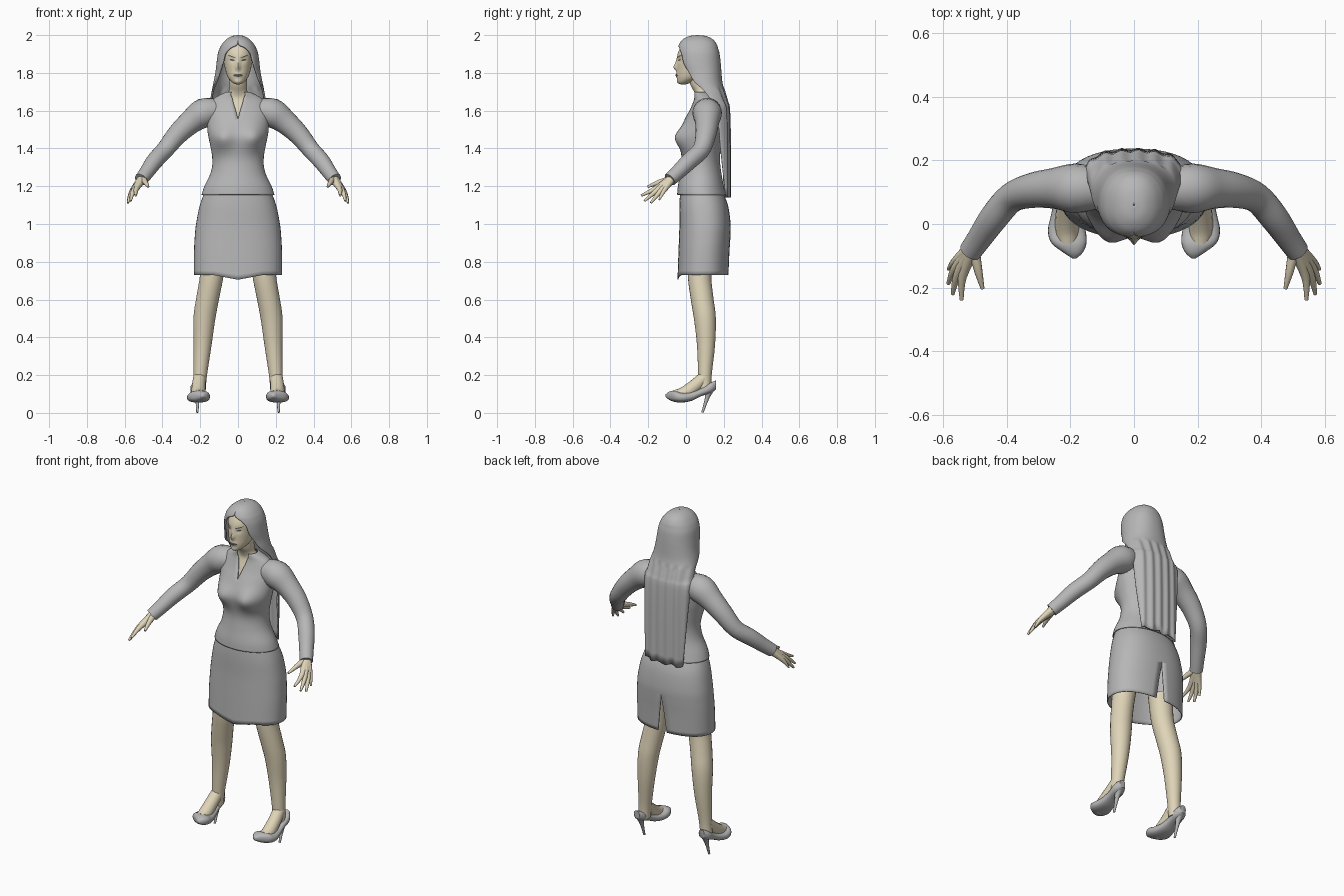
import bpy, bmesh, math
from mathutils import Vector
from mathutils.bvhtree import BVHTree

if "Cube" in bpy.data.objects:
    bpy.data.objects.remove(bpy.data.objects["Cube"])


def material(name, rgb):
    m = bpy.data.materials.new(name)
    m.diffuse_color = (*rgb, 1)
    m.use_nodes = True
    m.node_tree.nodes["Principled BSDF"].inputs["Base Color"].default_value = m.diffuse_color
    return m


GREY = material("cloth_grey", (0.47, 0.47, 0.47))
SKIN = material("skin_beige", (0.74, 0.66, 0.48))
DARK = material("dark_grey", (0.10, 0.10, 0.10))


def resample(rows, sub=4):
    """Smooth Catmull-Rom interpolation through rows of numbers."""
    out = []
    for i in range(len(rows) - 1):
        a, b, c, d = (rows[max(0, min(len(rows) - 1, i + k))] for k in (-1, 0, 1, 2))
        for s in range(sub):
            t = s / sub
            out.append([0.5 * (2 * q + (r - p) * t + (2 * p - 5 * q + 4 * r - w) * t * t
                               + (3 * q - p - 3 * r + w) * t ** 3)
                        for p, q, r, w in zip(a, b, c, d)])
    out.append(list(rows[-1]))
    return out


def build(name, rings, mat, closed, caps=False, mirror=False, solid=0.0):
    """Skin a list of equal rings into one smooth object."""
    bm = bmesh.new()
    vs = [[bm.verts.new(p) for p in r] for r in rings]
    n = len(rings[0])
    for i in range(len(vs) - 1):
        for j in range(n if closed else n - 1):
            k = (j + 1) % n
            bm.faces.new((vs[i][j], vs[i][k], vs[i + 1][k], vs[i + 1][j]))
    if caps:
        bm.faces.new(vs[0])
        bm.faces.new(vs[-1])
        bmesh.ops.recalc_face_normals(bm, faces=bm.faces[:])
    else:
        bmesh.ops.remove_doubles(bm, verts=bm.verts[:], dist=0.0005)
    return finish(name, bm, mat, mirror, solid)


def finish(name, bm, mat, mirror=False, solid=0.0):
    me = bpy.data.meshes.new(name)
    bm.to_mesh(me)
    bm.free()
    me.materials.append(mat)
    ob = bpy.data.objects.new(name, me)
    bpy.context.collection.objects.link(ob)
    bpy.ops.object.select_all(action='DESELECT')
    ob.select_set(True)
    bpy.context.view_layer.objects.active = ob
    bpy.ops.object.shade_smooth_by_angle(angle=math.radians(50))
    if solid:
        m = ob.modifiers.new("thickness", 'SOLIDIFY')
        m.thickness, m.offset = solid, -1
    if mirror:
        ob.modifiers.new("mirror", 'MIRROR')
    return ob


def spow(v, e):
    return math.copysign(abs(v) ** e, v)


def shell(name, rows, mat, facing=1, n=48, power=1.0, warp=None, solid=0.0):
    """Stacked ellipse arcs (z, half width, y front, y back, opening), top down."""
    rings = []
    for z, rx, yf, yb, gap in resample(rows):
        cy, ry, gap = (yf + yb) / 2, (yb - yf) / 2, max(0, gap)
        ring = []
        for j in range(n + 1):
            a = (2 * j / n - 1) * (math.pi - gap)
            p = Vector((facing * rx * spow(math.sin(a), power),
                        cy + facing * ry * spow(math.cos(a), power), z))
            ring.append(warp(p, cy) if warp else p)
        rings.append(ring)
    return build(name, rings, mat, False, solid=solid)


def tube(name, pts, mat, n=14, sub=4):
    """Mirrored round tube through points (x, y, z, radius)."""
    path = resample(pts, sub)
    rings = []
    for i, (x, y, z, r) in enumerate(path):
        t = (Vector(path[min(i + 1, len(path) - 1)][:3]) - Vector(path[max(i - 1, 0)][:3])).normalized()
        u = t.cross(Vector((0.9, 0.43, 0.1))).normalized()
        v = t.cross(u)
        rings.append([Vector((x, y, z)) + r * (u * math.cos(k * math.tau / n) + v * math.sin(k * math.tau / n))
                      for k in range(n)])
    return build(name, rings, mat, True, caps=True, mirror=True)


def bump(p, x, z, wx, wz):
    return math.exp(-((p.x - x) / wx) ** 2 - ((p.z - z) / wz) ** 2)


# jacket body, open in a V at the neck
def bust(p, cy):
    if p.y < cy:
        p.y -= 0.042 * (bump(p, 0.085, 1.455, 0.06, 0.06) + bump(p, -0.085, 1.455, 0.06, 0.06))
    return p


shell("jacket", [(1.70, .062, .035, .135, .62), (1.67, .12, .042, .16, .27), (1.64, .15, .035, .175, .16),
                 (1.60, .165, .018, .185, .07), (1.55, .165, -.008, .19, 0), (1.48, .16, -.03, .19, 0),
                 (1.42, .148, -.03, .185, 0), (1.34, .135, -.022, .18, 0), (1.27, .145, -.03, .187, 0),
                 (1.20, .178, -.043, .20, 0), (1.155, .193, -.047, .212, 0)],
      GREY, warp=bust, solid=0.005)


# skirt with a pointed front hem and a slit at the back
def hem(p, cy):
    if p.y < cy:
        p.z -= 0.025 * max(0, 1 - abs(p.x) / 0.13) * max(0, (0.85 - p.z) / 0.12)
    return p


shell("skirt", [(1.18, .172, -.03, .19, 0), (1.10, .202, -.035, .222, 0), (1.0, .222, -.035, .236, 0),
                (.93, .229, -.037, .235, .005), (.85, .233, -.04, .23, .04), (.73, .233, -.045, .225, .09)],
      GREY, facing=-1, power=0.88, warp=hem, solid=0.005)

# chest and neck
shell("neck", [(1.80, .048, .01, .12, 0), (1.74, .047, .022, .12, 0), (1.70, .05, .043, .125, 0),
               (1.67, .08, .052, .14, 0), (1.64, .115, .045, .155, 0), (1.60, .13, .03, .165, 0),
               (1.53, .12, .01, .16, 0)], SKIN)


# head with nose, lips, brow and eye hollows
def face(p, cy):
    if p.y < cy:
        p.y -= 0.016 * bump(p, 0, 1.828, .011, .016) + 0.008 * bump(p, 0, 1.85, .009, .025)
        p.y -= 0.006 * bump(p, 0, 1.787, .022, .012) + 0.005 * bump(p, 0, 1.752, .02, .012)
        for s in (-1, 1):
            p.y += 0.007 * bump(p, s * .03, 1.868, .015, .011)
    return p


head = shell("head", [(1.975, .002, .05, .055, 0), (1.97, .04, .0, .11, 0), (1.94, .07, -.026, .14, 0),
                      (1.90, .077, -.044, .15, 0), (1.86, .075, -.047, .15, 0), (1.82, .068, -.047, .13, 0),
                      (1.78, .055, -.047, .09, 0), (1.755, .036, -.044, .04, 0), (1.742, .018, -.035, .01, 0),
                      (1.738, .002, -.015, -.011, 0)], SKIN, n=72, warp=face)

# thin painted plates lying on the face
tree = BVHTree.FromPolygons([v.co[:] for v in head.data.vertices], [p.vertices[:] for p in head.data.polygons])


def plate(name, cx, cz, w, h, tilt, mirror=True):
    bm = bmesh.new()
    rings = []
    for f in (0.02, 0.5, 1):
        ring = []
        for k in range(16):
            a = k * math.tau / 16
            dx, dz = f * w * math.cos(a), f * h * math.sin(a)
            x, z = cx + dx, cz + dz + tilt * dx
            hit = tree.ray_cast(Vector((x, -1, z)), Vector((0, 1, 0)))[0]
            ring.append(bm.verts.new((x, (hit.y if hit else 0) - 0.002, z)))
        rings.append(ring)
    bm.faces.new(rings[0])
    for a, b in zip(rings, rings[1:]):
        for k in range(16):
            m = (k + 1) % 16
            bm.faces.new((a[k], b[k], b[m], a[m]))
    bmesh.ops.recalc_face_normals(bm, faces=bm.faces[:])
    finish(name, bm, DARK, mirror)


plate("eyes", .031, 1.868, .013, .0045, .15)
plate("eyebrows", .034, 1.887, .02, .003, .35)
plate("lips", 0, 1.787, .026, .008, 0, False)


# long hair: cap around the face falling into a curtain down the back
def strands(p, cy):
    if p.z < 1.72:
        p.y += 0.004 * math.sin(p.x * 120)
    if p.z < 1.2:
        p.z += 0.006 * math.sin(p.x * 75)
    return p


H = math.pi / 2
shell("hair", [(2.0, .002, .058, .062, 0), (1.994, .035, .015, .11, 0), (1.975, .065, -.02, .145, 0),
               (1.95, .086, -.038, .163, 0.05), (1.93, .097, -.043, .17, .4), (1.90, .107, -.045, .178, .66),
               (1.85, .114, -.042, .184, .78), (1.80, .12, -.025, .188, .95), (1.75, .13, -.01, .193, 1.15),
               (1.70, .14, .035, .205, 1.4), (1.65, .148, .06, .22, H), (1.60, .152, .105, .23, H),
               (1.40, .14, .135, .235, H), (1.145, .122, .175, .235, H)],
      GREY, n=64, power=0.9, warp=strands, solid=0.01)

# sleeves
tube("sleeve", [(.10, .11, 1.60, .06), (.18, .112, 1.588, .078), (.25, .112, 1.54, .064), (.32, .105, 1.475, .055),
                (.385, .082, 1.395, .047), (.44, .02, 1.335, .045), (.485, -.045, 1.272, .039),
                (.513, -.085, 1.235, .036)], GREY, n=24)

# hands: every finger runs from the wrist so that together they form the palm
fingers = {
    "thumb": [(.500, -.09, 1.235, .018), (.488, -.15, 1.218, .013), (.475, -.203, 1.197, .006)],
    "index_finger": [(.505, -.075, 1.24, .024), (.538, -.165, 1.185, .014), (.541, -.238, 1.15, .006)],
    "middle_finger": [(.507, -.075, 1.24, .024), (.553, -.157, 1.175, .014), (.569, -.220, 1.122, .006)],
    "ring_finger": [(.508, -.075, 1.24, .024), (.561, -.138, 1.170, .014), (.583, -.187, 1.112, .006)],
    "little_finger": [(.510, -.075, 1.24, .024), (.563, -.118, 1.174, .012), (.583, -.142, 1.128, .005)],
}
for name, pts in fingers.items():
    tube(name, pts, SKIN, n=10)

# legs and feet
tube("leg", [(.125, .075, .86, .068), (.140, .072, .72, .062), (.162, .086, .60, .060), (.178, .10, .50, .058),
             (.188, .106, .36, .048), (.200, .10, .20, .036), (.205, .10, .12, .034)], SKIN, n=24)
tube("foot", [(.203, .10, .19, .034), (.208, .05, .145, .036), (.210, -.01, .10, .038), (.208, -.055, .087, .034)],
     SKIN, n=18)

# court shoes: sections (y, centre x, half width, bottom z, top z)
rings = []
for y, cx, w, lo, hi in resample([(-.108, .187, .006, .085, .098), (-.09, .191, .03, .07, .112),
                                  (-.06, .204, .055, .058, .118), (-.02, .211, .059, .055, .108),
                                  (.03, .213, .047, .064, .112), (.08, .214, .037, .088, .130),
                                  (.13, .215, .036, .105, .160), (.160, .215, .018, .125, .172)]):
    rings.append([(cx + w * spow(math.cos(a), .8), y, (lo + hi) / 2 + (hi - lo) / 2 * spow(math.sin(a), .8))
                  for a in (k * math.tau / 24 for k in range(24))])
build("shoe", rings, GREY, True, caps=True, mirror=True)
tube("shoe_heel", [(.215, .128, .135, .028), (.215, .112, .08, .012), (.215, .087, .002, .006)], GREY, n=12)
